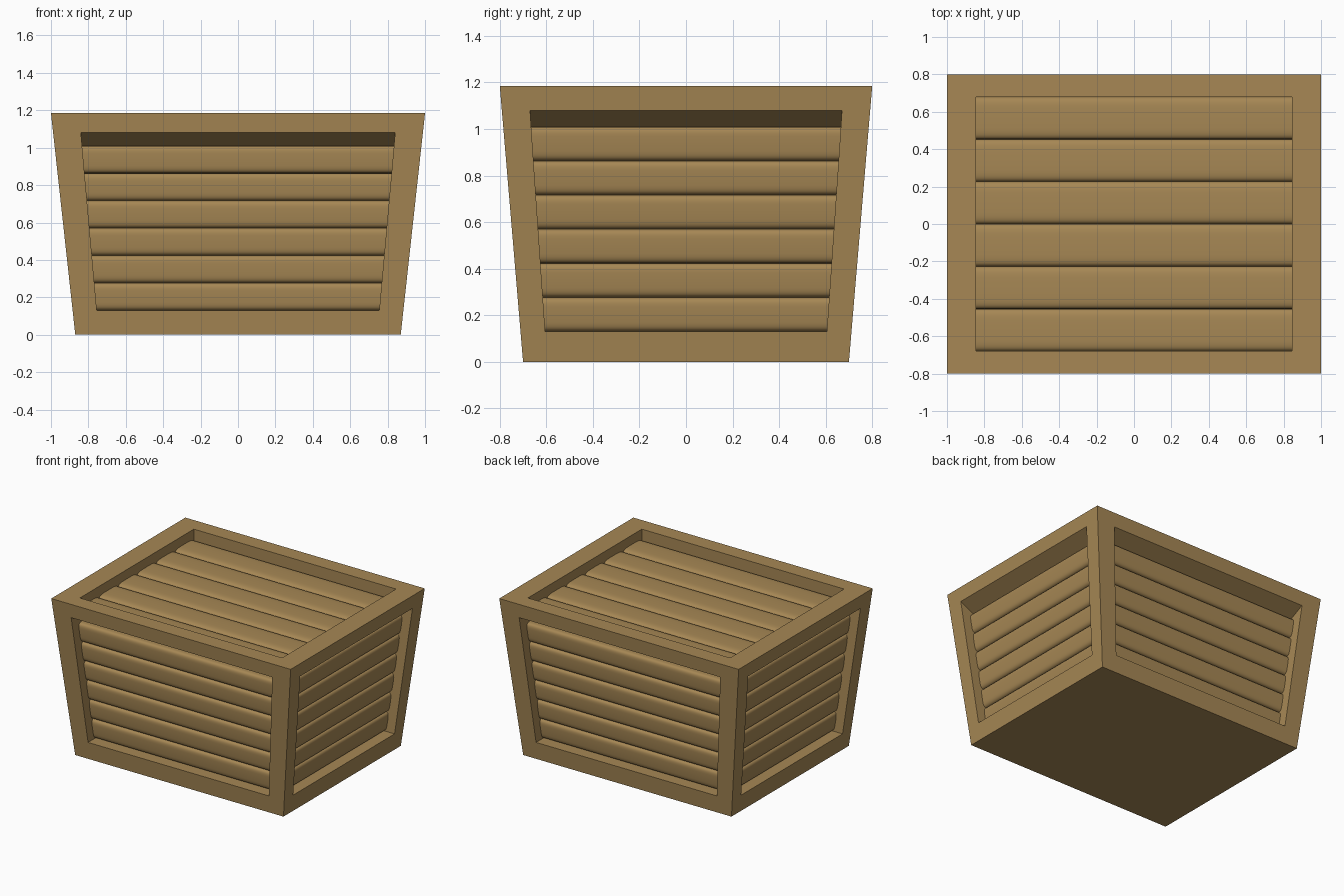
import bpy, math
from mathutils import Vector

if "Cube" in bpy.data.objects:
    bpy.data.objects.remove(bpy.data.objects["Cube"])

H = 1.185                 # crate height
BX, BY = 0.87, 0.70       # half sizes at the bottom
TX, TY = 1.00, 0.80       # half sizes at the top
Z0, Z1, ZS = 0.13, 1.08, 1.01   # opening bottom, opening top, top of slats
BACK, TOPS = 0.12, 0.07   # recess depth, depth of slat faces
SLATS = 6

wood = bpy.data.materials.new("tan wood")
wood.diffuse_color = (0.385, 0.245, 0.09, 1)
wood.use_nodes = True
wood.node_tree.nodes["Principled BSDF"].inputs["Base Color"].default_value = wood.diffuse_color


def make(name, verts, faces, smooth=False):
    me = bpy.data.meshes.new(name)
    me.from_pydata([tuple(v) for v in verts], [], faces)
    me.materials.append(wood)
    ob = bpy.data.objects.new(name, me)
    bpy.context.collection.objects.link(ob)
    if smooth:
        bpy.ops.object.select_all(action='DESELECT')
        ob.select_set(True)
        bpy.context.view_layer.objects.active = ob
        bpy.ops.object.shade_smooth_by_angle(angle=math.radians(50))
    return ob


# Each map turns (u across -1..1, v up 0..1, d depth inwards) into a point
def side_map(turn, half_bottom, half_top, dist_bottom, dist_top):
    c, s = round(math.cos(turn)), round(math.sin(turn))

    def point(u, v, d):
        z = Z0 + (Z1 - Z0) * v
        x = u * (half_bottom + (half_top - half_bottom) * v)
        y = -(dist_bottom + (dist_top - dist_bottom) * z / H) + d
        return Vector((c * x - s * y, s * x + c * y, z))
    return point


def top_map(u, v, d):
    return Vector((0.845 * u, -0.68 + 1.36 * v, H - d))


def corners(z, hx, hy):
    return [Vector((a * hx, b * hy, z)) for a, b in ((-1, -1), (1, -1), (1, 1), (-1, 1))]


low, high = corners(0, BX, BY), corners(H, TX, TY)
VS = (ZS - Z0) / (Z1 - Z0)
panels = [("top", top_map, high, 1.0)]
for i, n in enumerate(("front", "right", "back", "left")):
    if i % 2 == 0:
        m = side_map(i * math.pi / 2, 0.755, 0.84, BY, TY)
    else:
        m = side_map(i * math.pi / 2, 0.605, 0.67, BX, TX)
    j = (i + 1) % 4
    panels.append((n, m, [low[i], low[j], high[j], high[i]], VS))

# Rounded slat section: (position across -1..1, height 0..1)
N = 20
section = []
for k in range(N + 1):
    a = math.pi * k / N
    t = -math.cos(a)
    t = math.copysign(abs(t) ** 0.45, t)
    section.append((t, math.sin(a) ** 0.5 if 0 < k < N else 0.0))

SQ = ((-1, 0), (1, 0), (1, 1), (-1, 1))
fv, ff = list(low), [(3, 2, 1, 0)]        # frame starts with the bottom face
for name, m, outer, vtop in panels:
    # frame ring, recess walls and back board
    b = len(fv)
    fv += outer
    fv += [m(u, v, 0) for u, v in SQ]
    fv += [m(u, v * vtop, BACK) for u, v in SQ]
    for k in range(4):
        l = (k + 1) % 4
        ff.append((b + k, b + l, b + 4 + l, b + 4 + k))
        ff.append((b + 4 + k, b + 4 + l, b + 8 + l, b + 8 + k))
    ff.append((b + 8, b + 9, b + 10, b + 11))
    # row of rounded slats
    sv, sf = [], []
    for r in range(SLATS):
        s = len(sv)
        for t, h in section:
            v = vtop * (r + 0.5 + 0.5 * t) / SLATS
            d = BACK - (BACK - TOPS) * h
            sv += [m(-1, v, d), m(1, v, d)]
        for k in range(N):
            q = s + 2 * k
            sf.append((q, q + 1, q + 3, q + 2))
    make(name + "_slats", sv, sf, True)
frame = make("crate_frame", fv, ff)
